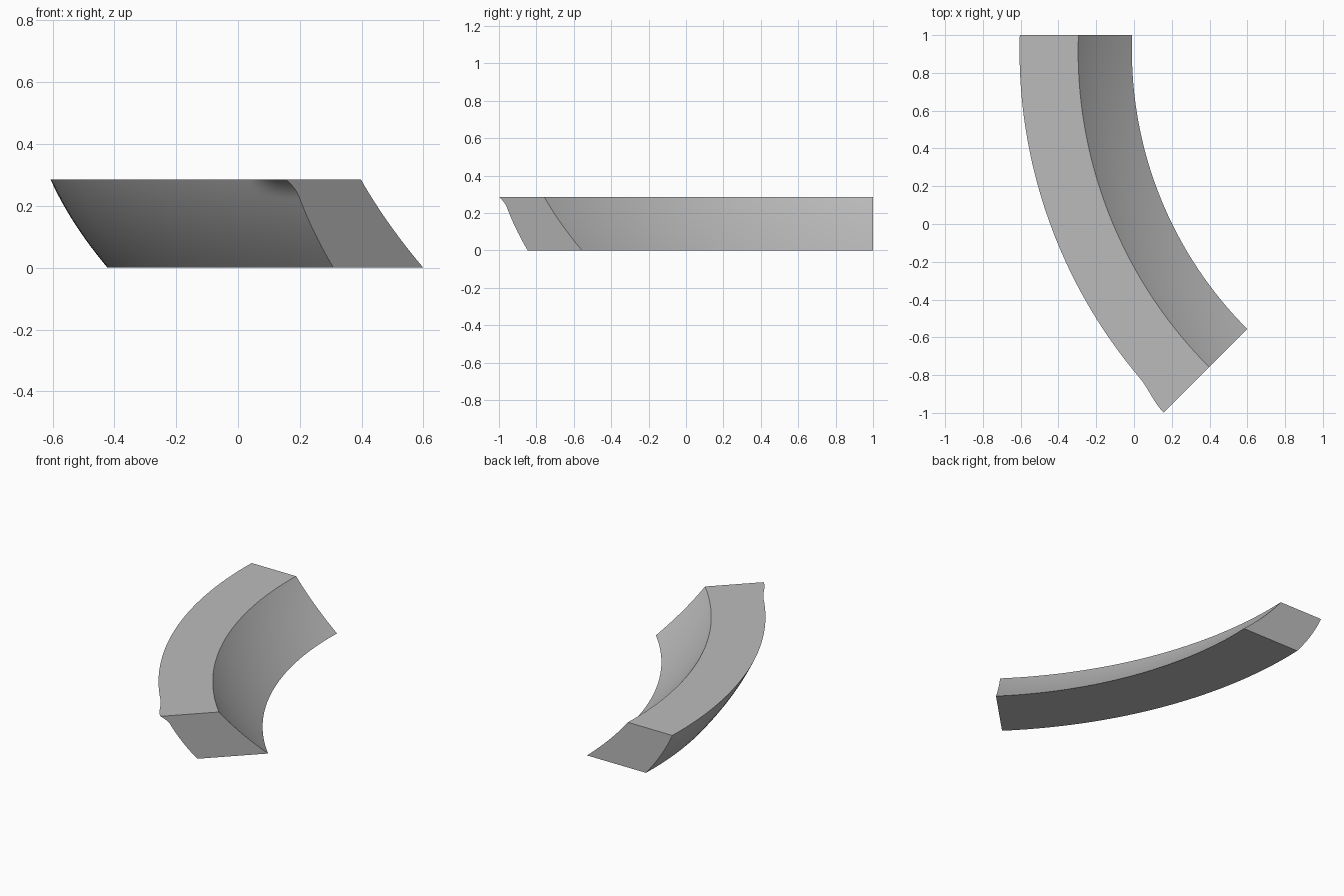
import bpy
import bmesh
import math

if "Cube" in bpy.data.objects:
    bpy.data.objects.remove(bpy.data.objects["Cube"], do_unlink=True)

CENTRE = (2.073, 0.918)   # centre of the curved sweep
HEIGHT = 0.285
BOW = 0.014               # sideways bow of the sloping walls
END = math.radians(45)
FLARE_START = math.radians(40.3)


def smooth(t):
    t = min(max(t, 0), 1)
    return t * t * (3 - 2 * t)


def wall(r_bottom, r_top, t):
    """Radius of a bowed, sloping wall at height fraction t."""
    return r_bottom + (r_top - r_bottom) * t + 4 * BOW * t * (1 - t)


def point(r, a, z):
    """Sweep point; the starting end is trimmed flat at y = 1."""
    if a is None:
        a = -math.asin((1 - CENTRE[1]) / r)
    return (CENTRE[0] - r * math.cos(a), CENTRE[1] - r * math.sin(a), z)


# Plain grey material
grey = bpy.data.materials.new("plain grey")
grey.use_nodes = True
colour = (0.5, 0.5, 0.5, 1)
grey.diffuse_color = colour
grey.node_tree.nodes["Principled BSDF"].inputs["Base Color"].default_value = colour

# Cross-section heights, closer together near the lip
heights = [i / 12 for i in range(10)] + [0.8, 0.85, 0.9, 0.94, 0.97, 1]
heights = sorted(set(heights))

# Sweep angles, closer together near the flared end
main = [FLARE_START * i / 44 for i in range(1, 45)]
fine = [FLARE_START + (END - FLARE_START) * i / 12 for i in range(1, 13)]
angles = [None, 0] + main + fine

bm = bmesh.new()
rings = []
for a in angles:
    flare = 0 if a is None else smooth((a - FLARE_START) / (END - FLARE_START))
    inner = [point(wall(2.084, 2.369, t), a, t * HEIGHT) for t in heights]
    outer = []
    for t in heights:
        lip = max(0, (t - 0.8) / 0.2) ** 2
        outer.append(point(wall(2.495, 2.679, t) + 0.031 * flare * lip, a, t * HEIGHT))
    rings.append([bm.verts.new(p) for p in inner + outer[::-1]])

# Skin between neighbouring sections, then cap both ends
count = len(rings[0])
for r1, r2 in zip(rings, rings[1:]):
    for i in range(count):
        j = (i + 1) % count
        bm.faces.new((r1[i], r1[j], r2[j], r2[i]))
bm.faces.new(rings[0])
bm.faces.new(rings[-1])
bmesh.ops.recalc_face_normals(bm, faces=bm.faces)

mesh = bpy.data.meshes.new("curved_segment")
bm.to_mesh(mesh)
bm.free()
mesh.materials.append(grey)
segment = bpy.data.objects.new("curved_segment", mesh)
bpy.context.collection.objects.link(segment)

# Smooth walls with crisp edges
bpy.ops.object.select_all(action="DESELECT")
segment.select_set(True)
bpy.context.view_layer.objects.active = segment
bpy.ops.object.shade_smooth_by_angle(angle=math.radians(35))
